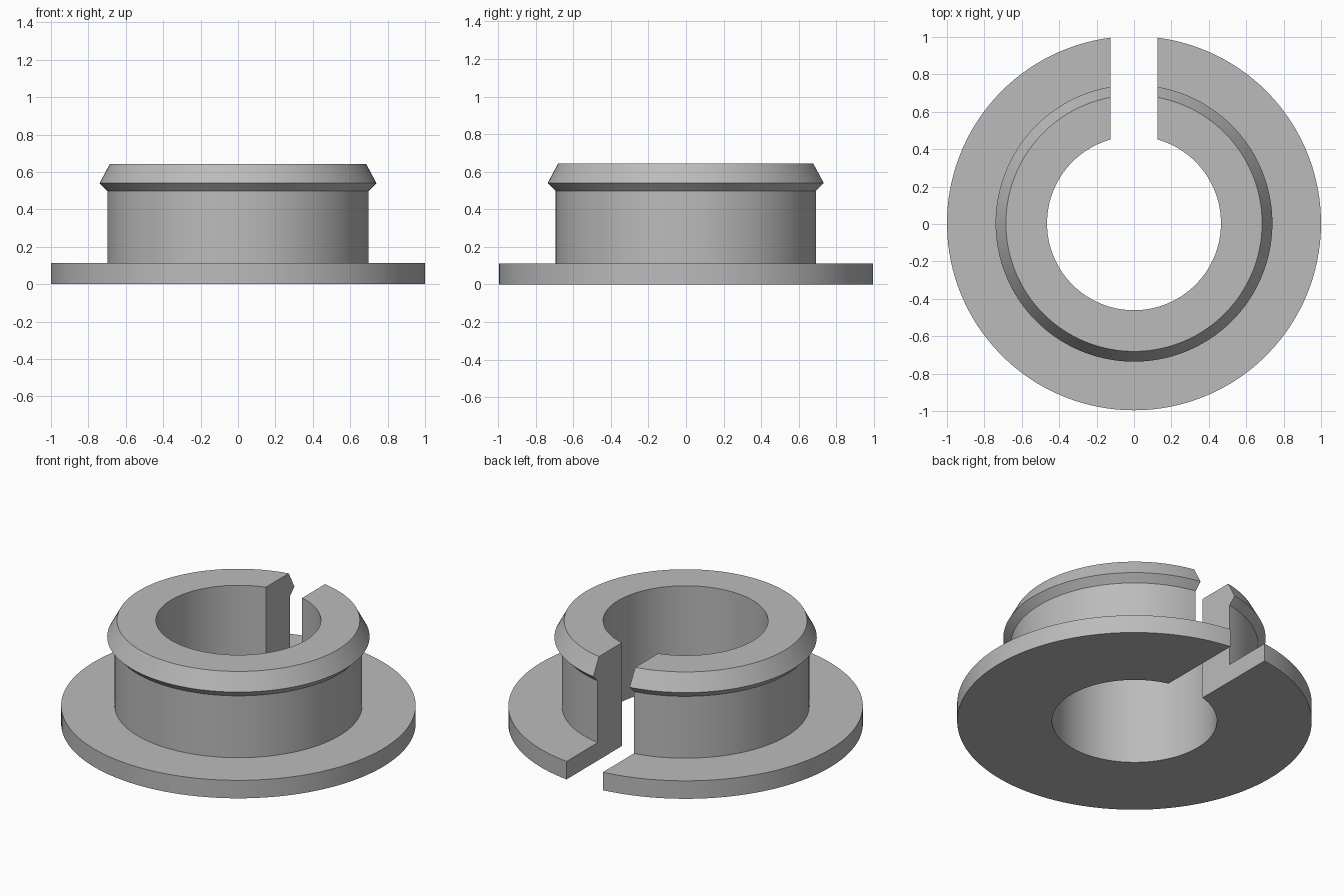
import bpy
import bmesh
from math import asin, cos, sin, pi, radians

cube = bpy.data.objects.get("Cube")
if cube:
    bpy.data.objects.remove(cube, do_unlink=True)

SEGMENTS = 128
SLOT_HALF = 0.125
CENTRE_Y = 0.004

# Cross-section as (radius, height): bore, flange, neck, snap collar
PROFILE = [
    (0.465, 0), (1, 0), (1, 0.112), (0.698, 0.112),
    (0.698, 0.497), (0.74, 0.54), (0.685, 0.643), (0.465, 0.643),
]


def split_lathe(name, profile, material):
    """Sweep the profile round z, leaving a parallel-sided slot at the back."""
    bm = bmesh.new()
    rings = []
    for i in range(SEGMENTS + 1):
        ring = []
        for r, z in profile:
            gap = asin(SLOT_HALF / r)
            a = gap + (2 * pi - 2 * gap) * i / SEGMENTS
            ring.append(bm.verts.new((r * sin(a), r * cos(a) + CENTRE_Y, z)))
        rings.append(ring)
    n = len(profile)
    for a, b in zip(rings, rings[1:]):
        for j in range(n):
            k = (j + 1) % n
            bm.faces.new((a[j], a[k], b[k], b[j]))
    # Flat slot walls
    bm.faces.new(rings[0])
    bm.faces.new(rings[-1])
    bmesh.ops.recalc_face_normals(bm, faces=bm.faces)
    mesh = bpy.data.meshes.new(name)
    bm.to_mesh(mesh)
    bm.free()
    mesh.materials.append(material)
    obj = bpy.data.objects.new(name, mesh)
    bpy.context.collection.objects.link(obj)
    return obj


grey = bpy.data.materials.new("plain grey")
grey.use_nodes = True
colour = (0.5, 0.5, 0.5, 1)
grey.diffuse_color = colour
grey.node_tree.nodes["Principled BSDF"].inputs["Base Color"].default_value = colour

bushing = split_lathe("split_flanged_bushing", PROFILE, grey)
bpy.ops.object.select_all(action="DESELECT")
bushing.select_set(True)
bpy.context.view_layer.objects.active = bushing
bpy.ops.object.shade_smooth_by_angle(angle=radians(25))
